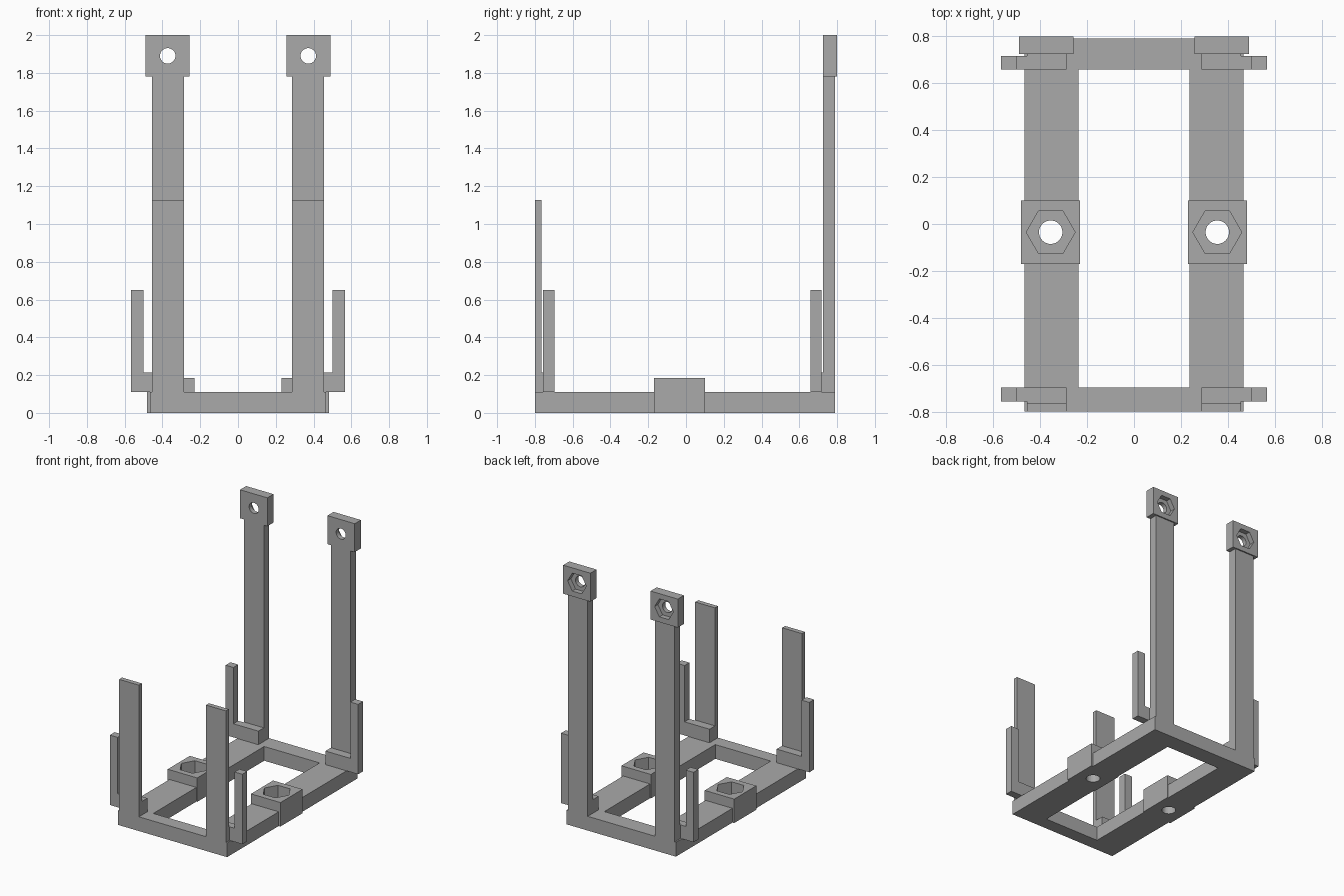
import bpy
import bmesh
from math import pi
from mathutils import Matrix, Vector

cube = bpy.data.objects.get("Cube")
if cube:
    bpy.data.objects.remove(cube, do_unlink=True)

# One plain grey plastic
grey = bpy.data.materials.new("grey_plastic")
grey.use_nodes = True
colour = (0.4, 0.4, 0.4, 1)
grey.diffuse_color = colour
grey.node_tree.nodes["Principled BSDF"].inputs["Base Color"].default_value = colour


def finish(name, bm):
    mesh = bpy.data.meshes.new(name)
    bm.to_mesh(mesh)
    bm.free()
    mesh.materials.append(grey)
    obj = bpy.data.objects.new(name, mesh)
    bpy.context.collection.objects.link(obj)
    return obj


def box(name, x, y, z):
    """Box spanning the given (low, high) ranges."""
    lo, hi = Vector((min(x), y[0], z[0])), Vector((max(x), y[1], z[1]))
    bm = bmesh.new()
    bmesh.ops.create_cube(bm, size=1, matrix=Matrix.Translation((lo + hi) / 2)
                          @ Matrix.Diagonal((*(hi - lo), 1)))
    return finish(name, bm)


def prism(name, centre, radius, length, sides, turn=None):
    """Prism centred on a point, along z unless turned; a corner points to x."""
    bm = bmesh.new()
    bmesh.ops.create_cone(bm, cap_ends=True, segments=sides, radius1=radius,
                          radius2=radius, depth=length)
    # Make sure a corner lies on the x axis
    first = max(bm.verts, key=lambda v: v.co.x)
    if abs(first.co.y) > radius * 0.1:
        bmesh.ops.rotate(bm, verts=bm.verts, matrix=Matrix.Rotation(pi / sides, 3, "Z"))
    matrix = Matrix.Translation(centre) @ (turn or Matrix())
    bmesh.ops.transform(bm, matrix=matrix, verts=bm.verts)
    return finish(name, bm)


def combine(target, tool, operation):
    """Apply a boolean and remove the tool object."""
    tool.hide_render = True
    mod = target.modifiers.new("bool", "BOOLEAN")
    mod.operation, mod.solver, mod.object = operation, "EXACT", tool
    bpy.context.view_layer.objects.active = target
    bpy.ops.object.modifier_apply(modifier=mod.name)
    bpy.data.objects.remove(tool, do_unlink=True)


BASE_TOP = 0.11
FOOT_TOP = 0.215
FRONT, BACK = -0.80, 0.79
POST = (0.287, 0.456)

# Base frame: rectangle with a window
base = box("base_frame", (-0.467, 0.467), (FRONT, BACK), (0, BASE_TOP))
combine(base, box("window", (-0.237, 0.237), (-0.696, 0.658), (-0.1, 0.3)), "DIFFERENCE")

lay_back = Matrix.Rotation(pi / 2, 4, "X")

for side, word in ((1, "left"), (-1, "right")):
    def span(a, b):
        return (side * a, side * b)

    # Nut block on the side rail, with hexagon pocket and bolt hole
    nut = (side * 0.355, -0.035)
    combine(base, box("nut_block", span(0.23, 0.482), (-0.17, 0.10), (0, 0.185)), "UNION")
    combine(base, prism("nut_pocket", (*nut, 0.185), 0.104, 0.22, 6), "DIFFERENCE")
    combine(base, prism("bolt_hole", (*nut, 0), 0.05, 0.4, 32), "DIFFERENCE")

    # Short front post and tall back post
    box(f"front_post_{word}", span(*POST), (FRONT, -0.764), (BASE_TOP, 1.127))
    box(f"back_post_{word}", span(*POST), (0.725, BACK), (BASE_TOP, 1.78))

    # Bolt head plate on the tall post, hexagon pocket at the back
    head = box(f"post_head_{word}", span(0.257, 0.49), (0.725, 0.80), (1.78, 2.0))
    bolt_x, bolt_z = side * 0.372, 1.89
    combine(head, prism("head_pocket", (bolt_x, 0.80, bolt_z), 0.08, 0.08, 6, lay_back), "DIFFERENCE")
    combine(head, prism("head_hole", (bolt_x, 0.76, bolt_z), 0.041, 0.3, 32, lay_back), "DIFFERENCE")

    # L-shaped side guides: foot, filler against the post, outer upright
    for end, y, gap in (("front", (-0.756, -0.697), (-0.764, -0.756)),
                        ("back", (0.658, 0.717), (0.717, 0.725))):
        box(f"{end}_guide_foot_{word}", span(POST[0], 0.50), y, (BASE_TOP, FOOT_TOP))
        box(f"{end}_guide_filler_{word}", span(*POST), gap, (BASE_TOP, FOOT_TOP))
        box(f"{end}_guide_upright_{word}", span(0.50, 0.566), y, (BASE_TOP, 0.65))
